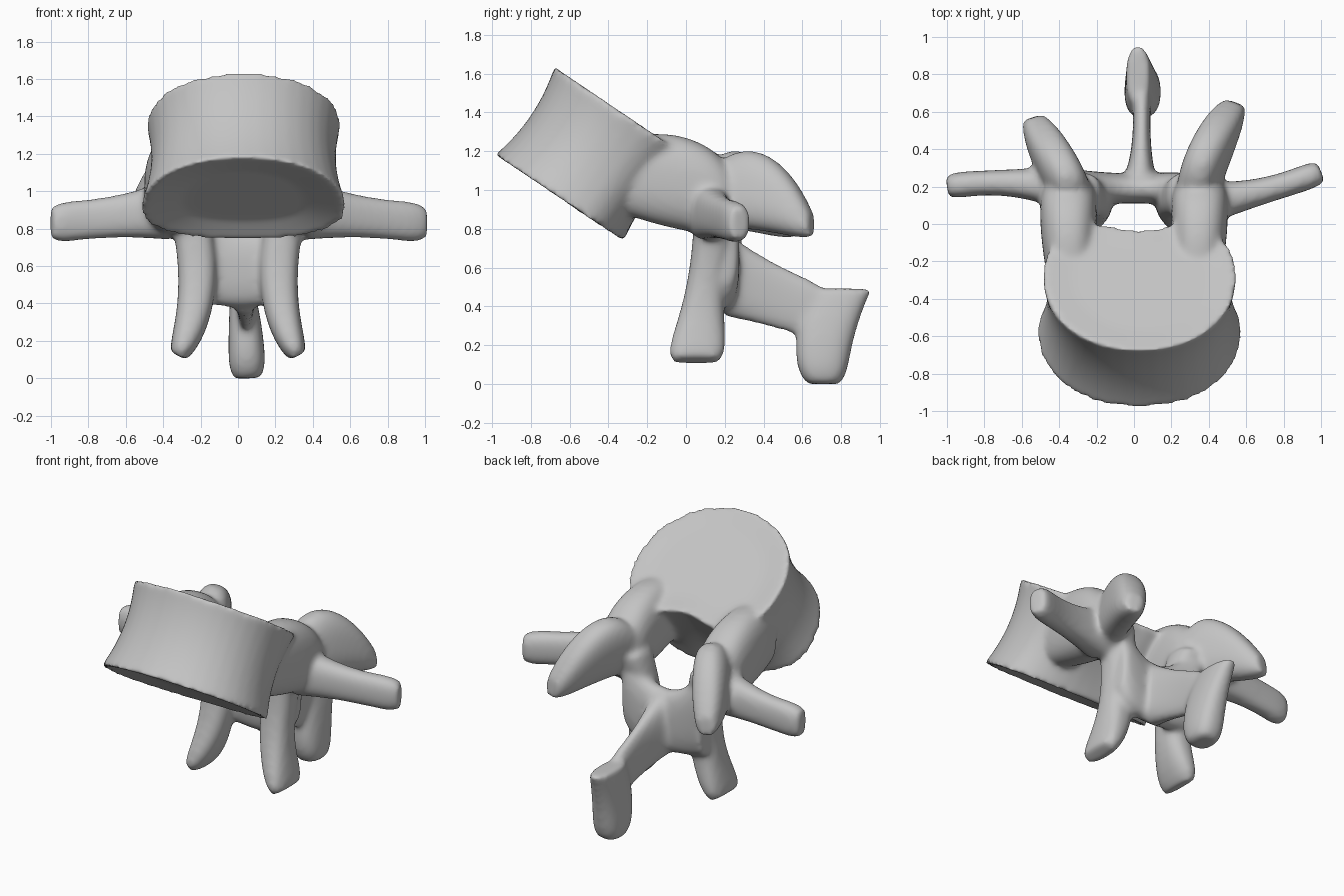
import bpy, bmesh, math
from mathutils import Vector

cube = bpy.data.objects.get("Cube")
if cube:
    bpy.data.objects.remove(cube, do_unlink=True)

bone = bpy.data.materials.new("bone grey")
bone.use_nodes = True
grey = (0.55, 0.55, 0.55, 1)
bone.diffuse_color = grey
bone.node_tree.nodes["Principled BSDF"].inputs["Base Color"].default_value = grey

ACROSS, BACK, UP = Vector((1, 0, 0)), Vector((0, 1, 0)), Vector((0, 0, 1))
SEGMENTS = 40
STEPS = 14
parts = []


def rounded_section(squareness):
    """Unit outline between a circle and a square, as pairs."""
    outline = []
    for i in range(SEGMENTS):
        angle = math.tau * i / SEGMENTS
        c, s = math.cos(angle), math.sin(angle)
        outline.append((math.copysign(abs(c) ** squareness, c),
                        math.copysign(abs(s) ** squareness, s)))
    return outline


def skin(name, rings):
    """Join rings of points into one closed solid."""
    bm = bmesh.new()
    loops = [[bm.verts.new(point) for point in ring] for ring in rings]
    for lower, upper in zip(loops, loops[1:]):
        for i in range(SEGMENTS):
            j = (i + 1) % SEGMENTS
            bm.faces.new((lower[i], lower[j], upper[j], upper[i]))
    bm.faces.new(loops[0])
    bm.faces.new(loops[-1])
    bmesh.ops.recalc_face_normals(bm, faces=bm.faces)
    mesh = bpy.data.meshes.new(name)
    bm.to_mesh(mesh)
    bm.free()
    obj = bpy.data.objects.new(name, mesh)
    bpy.context.collection.objects.link(obj)
    parts.append(obj)


def limb(name, spread, *stations):
    """Curved limb through a start, middle and end: x, y, z, half width along spread, half thickness."""
    start, middle, end = (Vector(station) for station in stations)

    def sample(t):
        return (start * (1 - t) * (1 - 2 * t) + middle * 4 * t * (1 - t)
                + end * t * (2 * t - 1))

    rings = []
    for step in range(STEPS + 1):
        t = step / STEPS
        x, y, z, width, thickness = sample(t)
        ahead, behind = sample(t + 0.1), sample(t - 0.1)
        tangent = Vector(ahead[:3]) - Vector(behind[:3])
        side = tangent.cross(spread).normalized()
        taper = 1 - 0.3 * t ** 12
        rings.append([Vector((x, y, z)) + taper * (spread * width * c + side * thickness * s)
                      for c, s in rounded_section(0.8)])
    skin(name, rings)


# Body: tilted drum, round in front and hollowed behind, with a waist and dished ends
base, top = Vector((0.03, -0.59, 0.91)), Vector((0.03, -0.28, 1.37))
inward = ACROSS.cross(base - top).normalized()
if inward.y < 0:
    inward.negate()


def body_ring(height, scale):
    flare = (1 - 2 * height) ** 2
    half_width = scale * (0.48 + 0.04 * flare + 0.03 * (1 - height))
    front = scale * (0.44 + 0.04 * flare)
    rear = scale * (0.3 + 0.02 * flare + 0.08 * height)
    ring = []
    for c, s in rounded_section(0.95):
        x = half_width * c
        if s > 0:
            # Hollow in the back for the canal
            d = rear * s ** 0.8 - 0.1 * s * height * math.exp(-(x / 0.2) ** 2)
        else:
            d = front * s
        ring.append(base.lerp(top, height) + ACROSS * x + inward * d)
    return ring


wall = [body_ring(step / STEPS, 1) for step in range(STEPS + 1)]
skin("body", [body_ring(0.08, 0.6)] + wall + [body_ring(0.97, 0.7)])

# Paired parts, slightly uneven between the two sides
for side, s in (("left", 1), ("right", -1)):
    skew = 0.04 * s

    # Pedicle bridging the body to the arch
    limb(side + "_pedicle", UP,
         (0.34 * s, -0.3, 1.07, 0.2, 0.12),
         (0.35 * s, 0, 1.03, 0.24, 0.15),
         (0.35 * s, 0.25, 0.94, 0.17, 0.14))

    # Upper joint process: a flaring plate leaning inward
    limb(side + "_upper_joint", UP - ACROSS * 0.2 * s,
         (0.32 * s, 0.12, 0.95, 0.14, 0.1),
         (0.41 * s, 0.35 + skew, 0.99, 0.2, 0.11),
         (0.54 * s, 0.61 + skew, 0.82, 0.09, 0.08))

    # Lower joint process: a hanging paddle
    limb(side + "_lower_joint", BACK,
         (0.28 * s, 0.16, 0.95, 0.12, 0.1),
         (0.22 * s, 0.1, 0.5, 0.1, 0.1),
         (0.32 * s, 0.05, 0.12, 0.18, 0.07))

    # Side process: a flat bar reaching outward
    limb(side + "_side_process", UP,
         (0.36 * s, 0.15 - skew, 0.9, 0.16, 0.12),
         (0.7 * s, 0.2 - skew / 2, 0.86, 0.11, 0.07),
         (s, 0.24 + skew, 0.83, 0.12, 0.08))

# Arch plate closing the canal behind
limb("arch", UP,
     (-0.3, 0.2, 0.72, 0.29, 0.09),
     (0.02, 0.19, 0.58, 0.2, 0.08),
     (0.3, 0.2, 0.72, 0.29, 0.09))

# Spinous process: thin blade with a thick slanted end
limb("spine_blade", UP,
     (0.03, 0.2, 0.57, 0.22, 0.1),
     (0.04, 0.45, 0.46, 0.17, 0.05),
     (0.04, 0.75, 0.35, 0.15, 0.06))
limb("spine_tip", BACK,
     (0.02, 0.8, 0.49, 0.16, 0.06),
     (0.04, 0.72, 0.25, 0.15, 0.09),
     (0.05, 0.71, 0, 0.12, 0.1))

# Fuse the parts into one smooth bone
bpy.ops.object.select_all(action="DESELECT")
for obj in parts:
    obj.select_set(True)
bpy.context.view_layer.objects.active = parts[0]
bpy.ops.object.join()
vertebra = bpy.context.object
vertebra.name = "vertebra"
vertebra.data.materials.append(bone)
fuse = vertebra.modifiers.new("fuse", "REMESH")
fuse.mode = "VOXEL"
fuse.voxel_size = 0.016
fuse.use_smooth_shade = True
soften = vertebra.modifiers.new("soften", "SMOOTH")
soften.factor = 0.5
soften.iterations = 14
